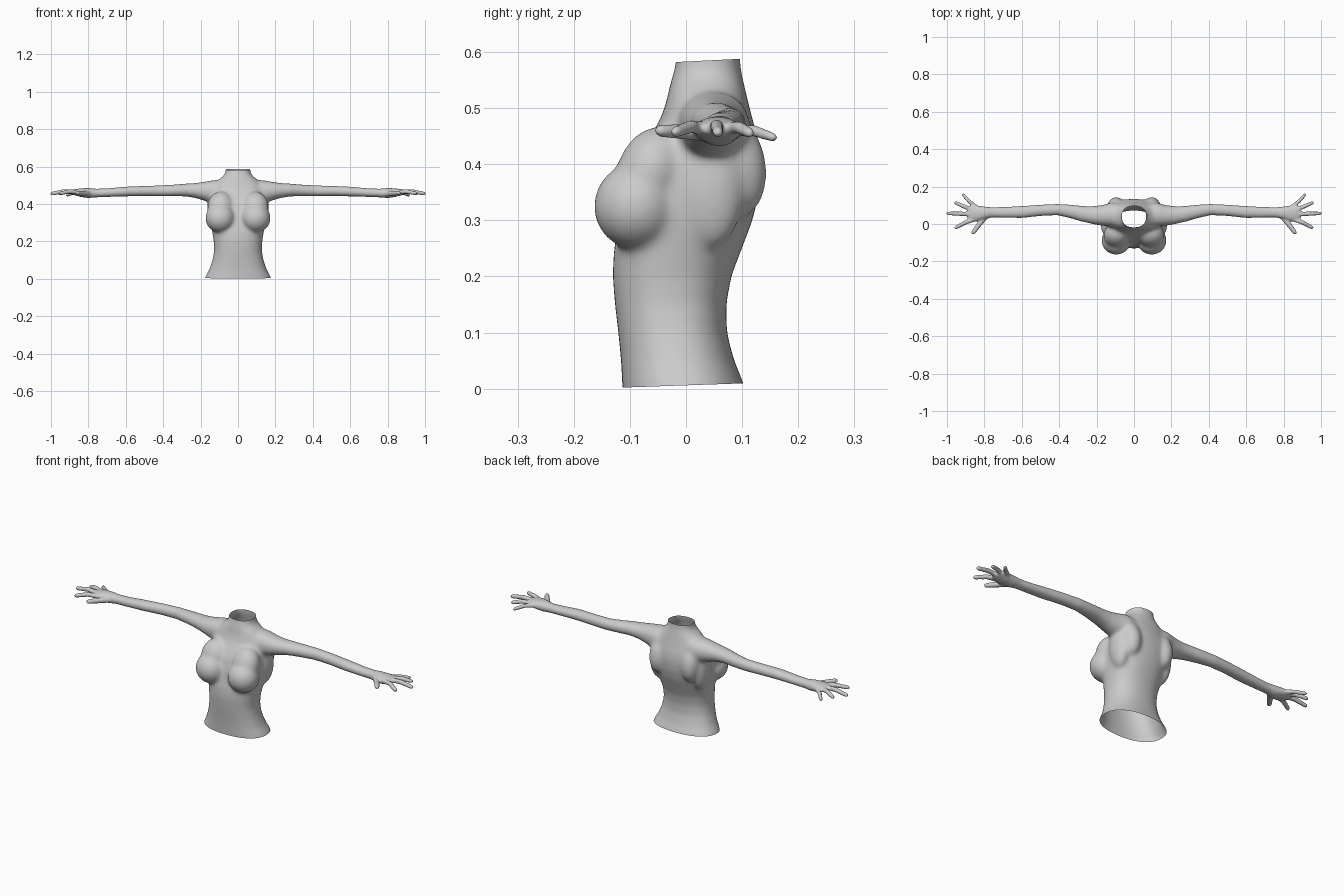
import bpy, bmesh, math
from mathutils import Vector, Matrix

if "Cube" in bpy.data.objects:
    bpy.data.objects.remove(bpy.data.objects["Cube"])

bm = bmesh.new()


def loft(rings):
    """Skin a list of equal point rings and close both ends."""
    loops = [[bm.verts.new(p) for p in ring] for ring in rings]
    n = len(loops[0])
    for a, b in zip(loops, loops[1:]):
        for i in range(n):
            j = (i + 1) % n
            bm.faces.new((a[i], a[j], b[j], b[i]))
    bm.faces.new(loops[0][::-1])
    bm.faces.new(loops[-1])


def ring(c, u, v, power=2.0, n=32):
    pts = []
    for i in range(n):
        t = 2 * math.pi * i / n
        cs, sn = math.cos(t), math.sin(t)
        a = math.copysign(abs(cs) ** (2 / power), cs)
        b = math.copysign(abs(sn) ** (2 / power), sn)
        pts.append(Vector(c) + a * Vector(u) + b * Vector(v))
    return pts


def ellipsoid(c, r, tilt=0.0):
    m = Matrix.Translation(c) @ Matrix.Rotation(tilt, 4, 'X') @ Matrix.Diagonal((*r, 1))
    bmesh.ops.create_uvsphere(bm, u_segments=32, v_segments=20, radius=1, matrix=m)


def finger(s, pts, r):
    """Rounded tapering tube through the points."""
    p = [Vector((s * x, y, z)) for x, y, z in pts]
    d = (p[2] - p[1]).normalized()
    path = [(p[0], r * 1.1), (p[1], r), (p[2] - d * r, r * .85),
            (p[2] - d * r * .3, r * .65), (p[2], r * .2)]
    side = d.cross(Vector((0, 0, 1))).normalized()
    up = side.cross(d)
    loft([ring(c, side * q, up * q, n=12) for c, q in path])


# Torso and neck: z, half width, front y, back y
torso = [(-.03, .19, -.112, .112), (.01, .176, -.114, .103), (.05, .154, -.116, .086),
         (.10, .137, -.121, .073), (.15, .128, -.127, .072), (.20, .130, -.131, .081),
         (.25, .138, -.129, .100), (.30, .147, -.118, .119), (.35, .152, -.108, .131),
         (.40, .152, -.094, .135), (.44, .148, -.070, .130), (.48, .138, -.046, .119),
         (.515, .120, -.034, .110), (.538, .095, -.030, .105), (.555, .074, -.025, .101),
         (.575, .066, -.019, .097), (.62, .066, -.015, .096)]
loft([ring((0, (f + b) / 2, z), (w, 0, 0), (0, (b - f) / 2, 0), 2.3) for z, w, f, b in torso])

# Arm to palm: x, y, z, half depth, half height
arm = [(.05, .05, .465, .06, .055), (.12, .050, .468, .065, .062), (.17, .046, .468, .056, .054),
       (.22, .047, .472, .049, .042), (.28, .055, .475, .042, .034), (.34, .067, .473, .036, .031),
       (.41, .077, .471, .030, .029), (.50, .073, .470, .030, .027), (.60, .064, .467, .032, .026),
       (.70, .062, .461, .029, .023), (.76, .062, .459, .027, .023), (.80, .059, .459, .034, .027),
       (.84, .056, .461, .043, .023), (.87, .057, .463, .043, .017), (.89, .058, .463, .034, .010)]

# Fingers: three path points and radius
fingers = [(((.79, .045, .455), (.83, -.005, .458), (.866, -.054, .460)), .014),
           (((.84, .030, .462), (.90, .009, .467), (.959, -.023, .456)), .012),
           (((.85, .052, .463), (.93, .055, .468), (1.004, .057, .455)), .012),
           (((.85, .070, .463), (.91, .094, .466), (.962, .117, .454)), .0115),
           (((.83, .080, .461), (.88, .120, .460), (.918, .161, .446)), .0105)]

for s in (-1, 1):
    loft([ring((s * x, y, z), (0, ry, 0), (0, 0, rz), 2.1) for x, y, z, ry, rz in arm])
    for pts, r in fingers:
        finger(s, pts, r)
    # Breast, its upper slope, and shoulder blade
    ellipsoid((s * .095, -.088, .325), (.080, .077, .078))
    ellipsoid((s * .092, -.062, .385), (.072, .062, .085), -.35)
    ellipsoid((s * .095, .090, .395), (.048, .054, .090), .12)
    # Side back muscle down from the armpit
    ellipsoid((s * .125, .045, .36), (.040, .060, .110))

bmesh.ops.recalc_face_normals(bm, faces=bm.faces)
mesh = bpy.data.meshes.new("body")
bm.to_mesh(mesh)
bm.free()
body = bpy.data.objects.new("body", mesh)
bpy.context.collection.objects.link(body)
bpy.context.view_layer.objects.active = body
body.select_set(True)

# Fuse all parts into one skin
mod = body.modifiers.new("fuse", 'REMESH')
mod.mode = 'VOXEL'
mod.voxel_size = .0045
bpy.ops.object.modifier_apply(modifier="fuse")

# Relax the skin, most on the trunk, then cut neck and waist open
bm = bmesh.new()
bm.from_mesh(body.data)
for limit, count in ((.27, 30), (.75, 6), (2, 3)):
    vs = [v for v in bm.verts if abs(v.co.x) < limit]
    for _ in range(count):
        bmesh.ops.smooth_vert(bm, verts=vs, factor=.5, use_axis_x=True, use_axis_y=True, use_axis_z=True)
for co, no in (((0, -.113, .002), (0, .035, -1)), ((0, .04, .585), (0, -.05, 1))):
    bmesh.ops.bisect_plane(bm, geom=bm.verts[:] + bm.edges[:] + bm.faces[:],
                           plane_co=co, plane_no=no, clear_outer=True)
bm.to_mesh(body.data)
bm.free()
bpy.ops.object.shade_smooth()
